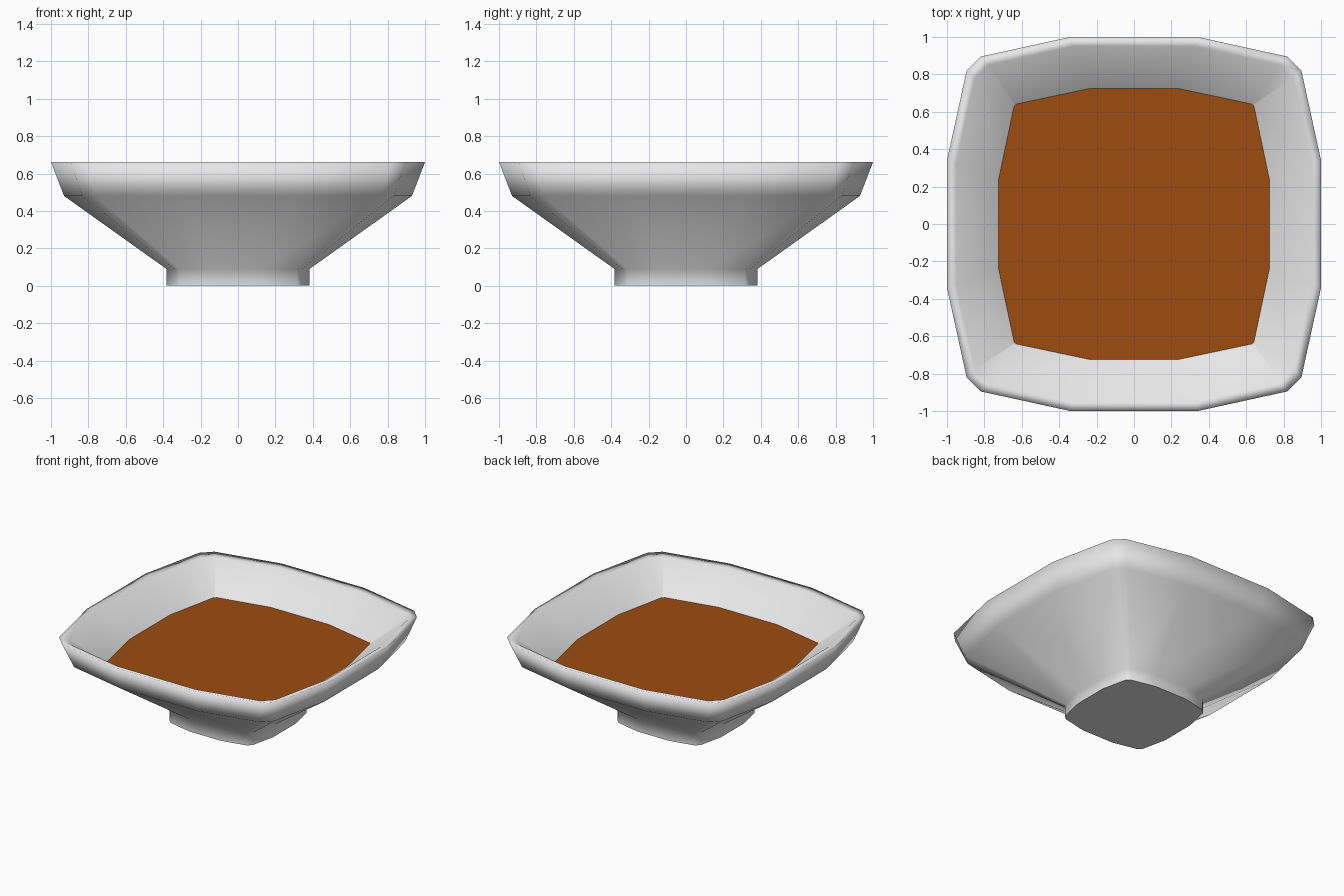
import bpy, bmesh

if "Cube" in bpy.data.objects:
    bpy.data.objects.remove(bpy.data.objects["Cube"])


def material(name, rgb):
    m = bpy.data.materials.new(name)
    m.diffuse_color = (*rgb, 1)
    m.use_nodes = True
    m.node_tree.nodes["Principled BSDF"].inputs["Base Color"].default_value = m.diffuse_color
    return m


glaze = material("white glaze", (0.8, 0.8, 0.8))
broth = material("brown broth", (0.34, 0.073, 0.005))


def outline(r, mid=0.34, a=0.895, b=0.82):
    """Rounded-square outline: one quarter, repeated by 90 degree turns."""
    pts, quarter = [], [(1, -mid), (1, mid), (a, b), (b, a)]
    for _ in range(4):
        pts += [(x * r, y * r) for x, y in quarter]
        quarter = [(-y, x) for x, y in quarter]
    return pts


def finish(bm, name, mat):
    bmesh.ops.recalc_face_normals(bm, faces=bm.faces)
    mesh = bpy.data.meshes.new(name)
    bm.to_mesh(mesh)
    bm.free()
    mesh.materials.append(mat)
    ob = bpy.data.objects.new(name, mesh)
    bpy.context.collection.objects.link(ob)
    return ob


SOUP_Z = 0.47
soup_outline = outline(0.724, 0.33, 0.885, 0.875)

# Bowl: foot, flared side, upright wall, narrow lip, inner slope
profile = [(0.383, 0), (0.383, 0.09), (0.93, 0.48), (1.0, 0.662), (0.95, 0.65)]
bm = bmesh.new()
rings = [[bm.verts.new((x, y, z)) for x, y in outline(r)] for r, z in profile]
rings.append([bm.verts.new((x, y, SOUP_Z)) for x, y in soup_outline])
for lo, hi in zip(rings, rings[1:]):
    n = len(lo)
    for i in range(n):
        j = (i + 1) % n
        bm.faces.new((lo[i], lo[j], hi[j], hi[i])).smooth = True
base = bm.faces.new(rings[0])
for e in base.edges:
    e.smooth = False
finish(bm, "bowl", glaze)

# Soup: flat surface filling the bowl
bm = bmesh.new()
bm.faces.new([bm.verts.new((x, y, SOUP_Z)) for x, y in soup_outline])
soup = finish(bm, "soup", broth)
if soup.data.polygons[0].normal.z < 0:
    soup.data.flip_normals()
